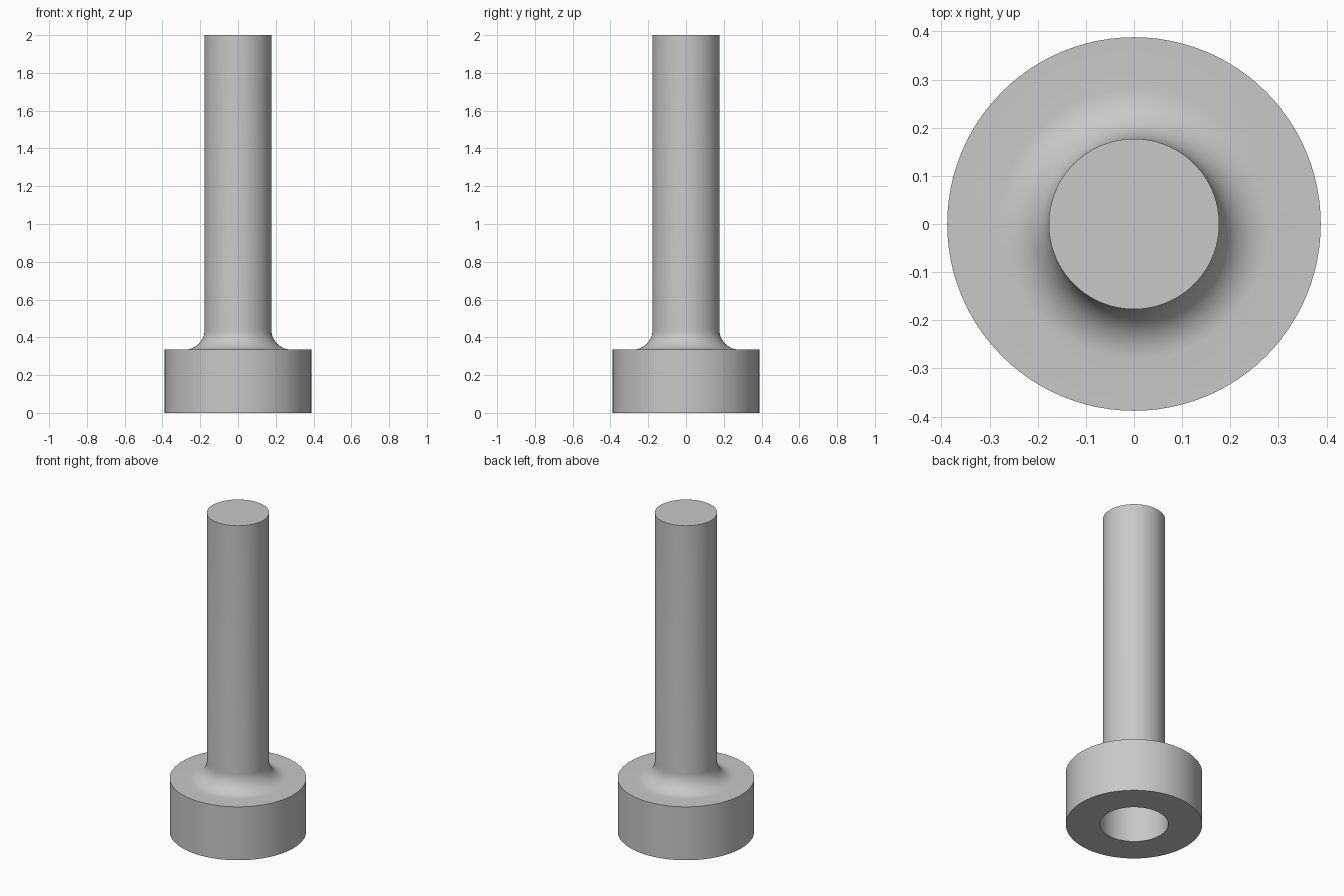
import bpy, bmesh, math
from mathutils import Matrix, Vector

if "Cube" in bpy.data.objects:
    bpy.data.objects.remove(bpy.data.objects["Cube"])

SHAFT_R, HEAD_R, BORE_R = 0.177, 0.388, 0.195
HEAD_H, BORE_DEPTH, TOP = 0.335, 0.26, 2.0
FILLET, SEGMENTS = 0.105, 96

# Plain grey metal
grey = bpy.data.materials.new("plain grey")
grey.use_nodes = True
colour = (0.58, 0.58, 0.58, 1)
grey.diffuse_color = colour
grey.node_tree.nodes["Principled BSDF"].inputs["Base Color"].default_value = colour

# Half section: blind bore, collar, concave fillet, shaft
profile = [(0, BORE_DEPTH), (BORE_R, BORE_DEPTH), (BORE_R, 0), (HEAD_R, 0), (HEAD_R, HEAD_H)]
for i in range(13):
    a = math.radians(90) * i / 12
    profile.append((SHAFT_R + FILLET * (1 - math.sin(a)),
                    HEAD_H + FILLET * (1 - math.cos(a))))
profile += [(SHAFT_R, TOP), (0, TOP)]

# Spin the section into one solid
bm = bmesh.new()
verts = [bm.verts.new((r, 0, z)) for r, z in profile]
edges = [bm.edges.new(pair) for pair in zip(verts, verts[1:])]
bmesh.ops.spin(bm, geom=verts + edges, cent=(0, 0, 0), axis=(0, 0, 1),
               angle=math.tau, steps=SEGMENTS)
bmesh.ops.remove_doubles(bm, verts=bm.verts, dist=0.0001)
bmesh.ops.recalc_face_normals(bm, faces=bm.faces)
mesh = bpy.data.meshes.new("flanged_pin")
bm.to_mesh(mesh)
bm.free()
mesh.materials.append(grey)
pin = bpy.data.objects.new("flanged_pin", mesh)
bpy.context.collection.objects.link(pin)

# Smooth sides with crisp rims
bpy.ops.object.select_all(action="DESELECT")
pin.select_set(True)
bpy.context.view_layer.objects.active = pin
bpy.ops.object.shade_smooth_by_angle(angle=math.radians(30))
